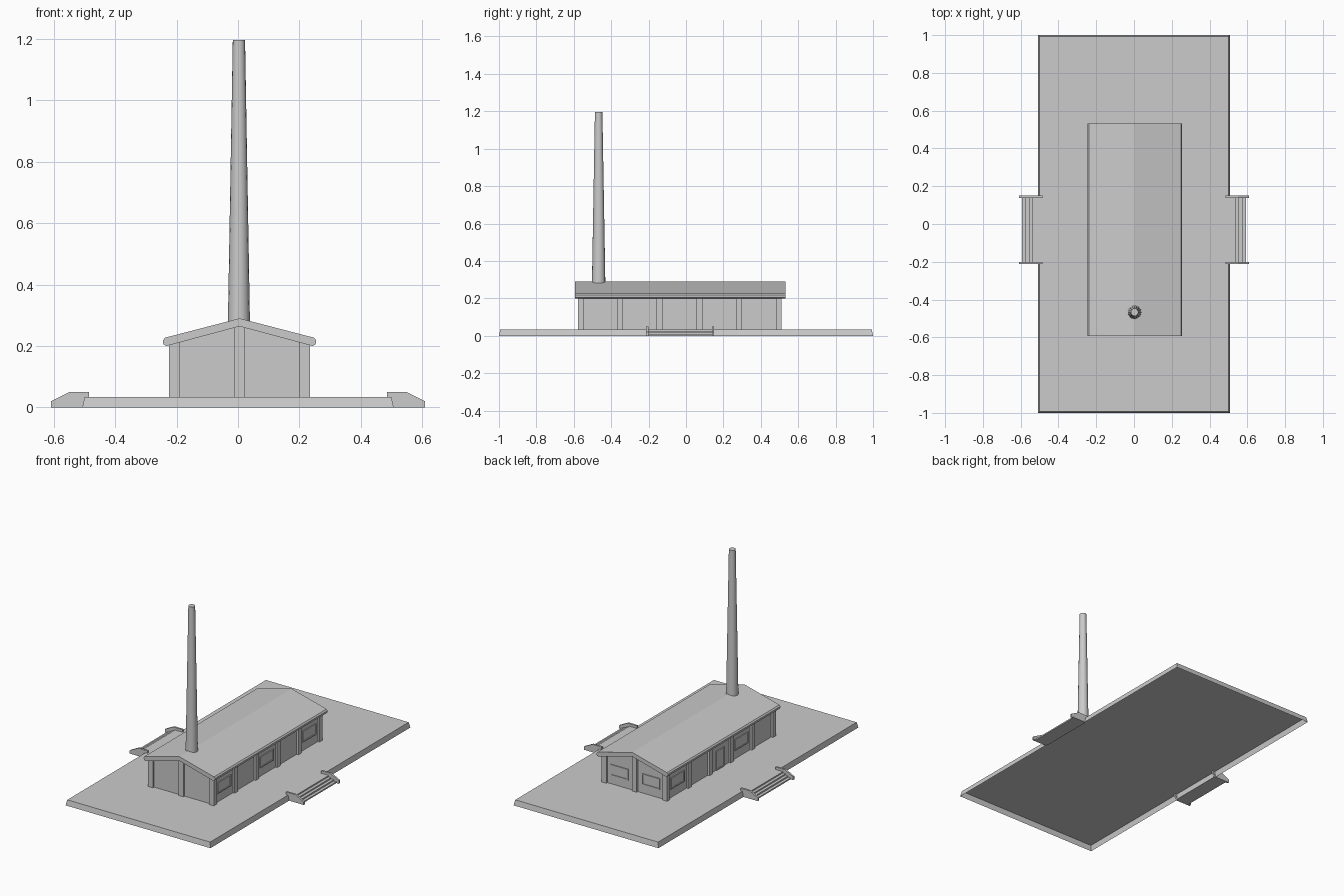
import bpy, bmesh, math

if "Cube" in bpy.data.objects:
    bpy.data.objects.remove(bpy.data.objects["Cube"])

CX = 0.005                      # building centre line
G = 0.034                       # plinth top


def finish(name, bm):
    bmesh.ops.recalc_face_normals(bm, faces=bm.faces)
    me = bpy.data.meshes.new(name)
    bm.to_mesh(me)
    bm.free()
    ob = bpy.data.objects.new(name, me)
    bpy.context.collection.objects.link(ob)
    return ob


def box(name, x0, x1, y0, y1, z0, z1):
    bm = bmesh.new()
    bmesh.ops.create_cube(bm, size=1)
    for v in bm.verts:
        v.co = (x1 if v.co.x > 0 else x0, y1 if v.co.y > 0 else y0, z1 if v.co.z > 0 else z0)
    return finish(name, bm)


def extrude_y(name, profile, y0, y1):
    """Closed x-z outline pushed along y."""
    bm = bmesh.new()
    face = bm.faces.new([bm.verts.new((x, y0, z)) for x, z in profile])
    new = bmesh.ops.extrude_face_region(bm, geom=[face])['geom']
    bmesh.ops.translate(bm, vec=(0, y1 - y0, 0), verts=[g for g in new if isinstance(g, bmesh.types.BMVert)])
    return finish(name, bm)


# plinth: shallow tapered tray, open underneath
bm = bmesh.new()
bmesh.ops.create_cube(bm, size=1)
for v in bm.verts:
    t = 0.007 if v.co.z > 0 else 0
    v.co = (math.copysign(0.507 - t, v.co.x), math.copysign(1 - t, v.co.y), G if v.co.z > 0 else 0)
bmesh.ops.recalc_face_normals(bm, faces=bm.faces)
bmesh.ops.delete(bm, geom=[f for f in bm.faces if f.normal.z < -0.9], context='FACES')
me = bpy.data.meshes.new("plinth")
bm.to_mesh(me)
bm.free()
bpy.context.collection.objects.link(bpy.data.objects.new("plinth", me))

# entrance steps with cheek walls on both long sides
stairs = [(0.5, 0), (0.5, G)]
for i, x in enumerate((0.538, 0.556, 0.574, 0.592)):
    stairs += [(x, G * (4 - i) / 4), (x, G * (3 - i) / 4)]
cheek = [(0.485, 0.03), (0.485, 0.05), (0.55, 0.05), (0.609, 0.02), (0.609, 0), (0.505, 0)]
for s, side in ((1, "right"), (-1, "left")):
    extrude_y(f"steps_{side}", [(s * x, z) for x, z in stairs], -0.203, 0.14)
    for k, y in enumerate((-0.213, 0.138)):
        extrude_y(f"step_cheek_{side}_{k}", [(s * x, z) for x, z in cheek], y, y + 0.012)

# hall walls, set back behind the pilasters
HW, Y0, Y1, IN = 0.23, -0.578, 0.51, 0.012
w = HW - IN
extrude_y("hall_walls", [(CX - w, G), (CX + w, G), (CX + w, 0.21), (CX, 0.27), (CX - w, 0.21)],
          Y0 + IN, Y1 - IN)

# corner piers and pilasters
for s, side in ((1, "right"), (-1, "left")):
    for k, y in enumerate((Y0, Y1 - 0.03)):
        xs = sorted((CX + s * HW, CX + s * (HW - 0.034)))
        box(f"corner_pier_{side}_{k}", *xs, y, y + 0.03, G, 0.212)
    for k in range(4):
        yc = -0.353 + k * 0.212
        xs = sorted((CX + s * HW, CX + s * (w - 0.005)))
        box(f"pilaster_{side}_{k}", *xs, yc - 0.016, yc + 0.016, G, 0.212)
for k, y in enumerate((Y0, Y1 - 0.017)):
    box(f"gable_pilaster_{k}", CX - 0.017, CX + 0.017, y, y + 0.017, G, 0.27)

# gabled roof slab with rounded eaves
half = [(0.238, 0.2), (0.248, 0.205), (0.25, 0.218), (0.243, 0.227)]
roof = [(CX, 0.264)] + [(CX + x, z) for x, z in half] + [(CX, 0.29)]
roof += [(CX - x, z) for x, z in reversed(half)]
extrude_y("roof", roof, -0.594, 0.531)


def opening(name, place, u, width, z0, z1):
    """Raised frame and pane; place(u, d0, d1) maps wall span and depth to x0, x1, y0, y1."""
    a, b, t = u - width / 2, u + width / 2, 0.007
    for n, (p, q, lo, hi) in enumerate(((a, a + t, z0, z1), (b - t, b, z0, z1),
                                        (a + t, b - t, z1 - t, z1), (a + t, b - t, z0, z0 + t))):
        box(f"{name}_frame_{n}", *place(p, q, 0.006), lo, hi)
    box(f"{name}_pane", *place(a + t, b - t, 0.002), z0 + t, z1 - t)


def right_wall(p, q, d):
    return CX + w - 0.002, CX + w + d, p, q


def left_wall(p, q, d):
    return CX - w - d, CX - w + 0.002, p, q


def back_wall(p, q, d):
    return p, q, Y1 - IN - 0.002, Y1 - IN + d


# windows and door
for k, y in enumerate((-0.46, -0.034, 0.392)):
    opening(f"window_right_{k}", right_wall, y, 0.135, 0.088, 0.158)
for k, y in enumerate((-0.246, 0.392)):
    opening(f"window_left_{k}", left_wall, y, 0.135, 0.088, 0.158)
opening("door_left", left_wall, -0.034, 0.08, G, 0.155)
for k, x in enumerate((-0.11, 0.11)):
    opening(f"window_back_{k}", back_wall, CX + x, 0.125, 0.088, 0.158)

# tapered chimney
bm = bmesh.new()
bmesh.ops.create_cone(bm, cap_ends=True, segments=16, radius1=0.036, radius2=0.02, depth=0.925)
bmesh.ops.translate(bm, vec=(0.003, -0.467, 1.197 - 0.4625), verts=bm.verts)
chimney = finish("chimney", bm)
bpy.ops.object.select_all(action='DESELECT')
chimney.select_set(True)
bpy.context.view_layer.objects.active = chimney
bpy.ops.object.shade_smooth_by_angle(angle=math.radians(30))
